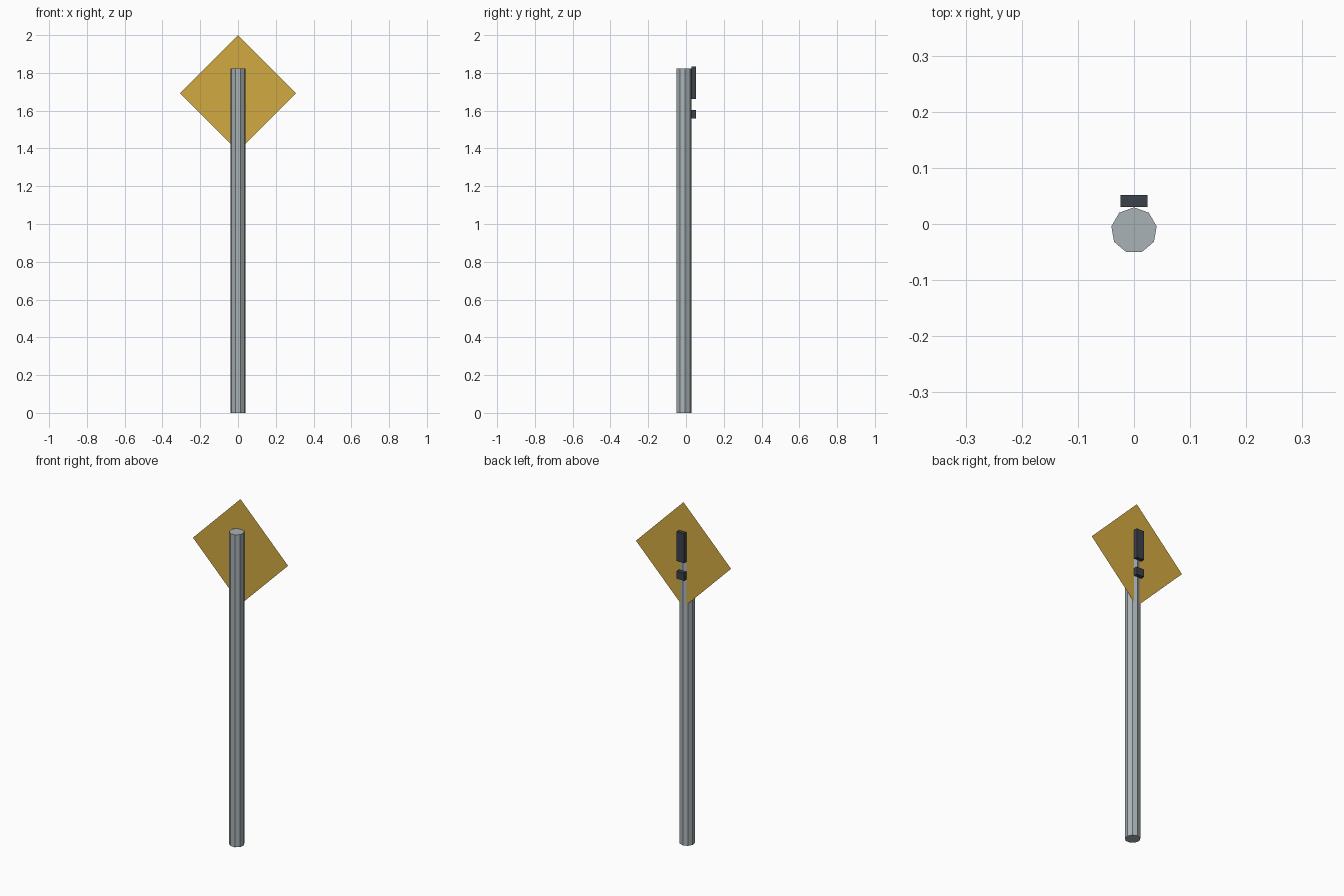
import bpy
import bmesh
from math import sin, cos, tau
from mathutils import Matrix, Vector

default = bpy.data.objects.get("Cube")
if default:
    bpy.data.objects.remove(default, do_unlink=True)


def make_material(name, rgb, roughness=0.6):
    mat = bpy.data.materials.new(name)
    mat.use_nodes = True
    colour = (*rgb, 1.0)
    mat.diffuse_color = colour
    shader = mat.node_tree.nodes["Principled BSDF"]
    shader.inputs["Base Color"].default_value = colour
    shader.inputs["Roughness"].default_value = roughness
    return mat


def make_object(name, bm, mat):
    mesh = bpy.data.meshes.new(name)
    bm.to_mesh(mesh)
    bm.free()
    mesh.materials.append(mat)
    obj = bpy.data.objects.new(name, mesh)
    bpy.context.collection.objects.link(obj)
    return obj


def box(name, low, high, mat):
    low, high = Vector(low), Vector(high)
    bm = bmesh.new()
    place = Matrix.Translation((low + high) / 2) @ Matrix.Diagonal((*(high - low), 1))
    bmesh.ops.create_cube(bm, size=1, matrix=place)
    return make_object(name, bm, mat)


steel = make_material("grey steel", (0.40, 0.45, 0.47))
gold = make_material("sign yellow", (0.65, 0.40, 0.055))
dark = make_material("dark bracket", (0.045, 0.055, 0.07))

# Nine-sided pole with one edge pointing to the back
SIDES, RADIUS, POLE_Y, POLE_TOP = 9, 0.041, -0.0113, 1.823
bm = bmesh.new()
ring = [bm.verts.new((-RADIUS * sin(tau * i / SIDES),
                      POLE_Y + RADIUS * cos(tau * i / SIDES), 0))
        for i in range(SIDES)]
base = bm.faces.new(ring)
top = bmesh.ops.extrude_face_region(bm, geom=[base], use_keep_orig=True)
bmesh.ops.translate(bm, vec=(0, 0, POLE_TOP),
                    verts=[v for v in top["geom"] if isinstance(v, bmesh.types.BMVert)])
bmesh.ops.recalc_face_normals(bm, faces=bm.faces)
make_object("pole", bm, steel)

# Diamond sign sheet, cutting just inside the back edge of the pole
HALF, SIGN_Y, SIGN_Z = 0.307, 0.023, 1.693
bm = bmesh.new()
bm.faces.new([bm.verts.new((HALF * sin(tau * i / 4), SIGN_Y, SIGN_Z - HALF * cos(tau * i / 4)))
              for i in range(4)])
make_object("diamond_sign", bm, gold)

# Two mounting brackets behind the sign
for name, z_low, z_high in (("upper_bracket", 1.661, 1.833),
                            ("lower_bracket", 1.558, 1.603)):
    box(name, (-0.024, 0.03, z_low), (0.024, 0.052, z_high), dark)
